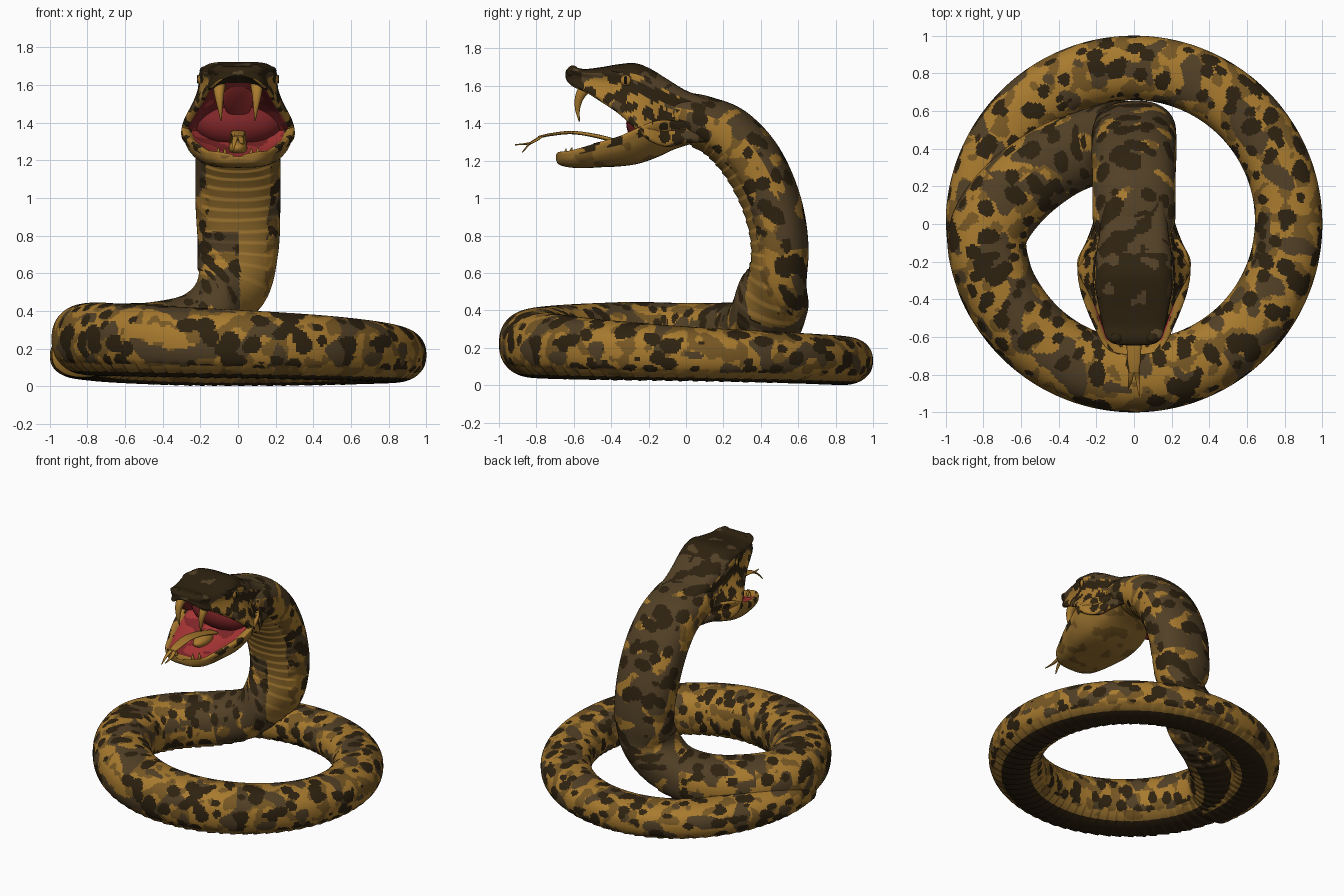
import bpy, bmesh, math
from mathutils import Vector, noise

if "Cube" in bpy.data.objects:
    bpy.data.objects.remove(bpy.data.objects["Cube"])


def lin(c):
    c /= 255
    return c / 12.92 if c <= 0.04045 else ((c + 0.055) / 1.055) ** 2.4


COLOURS = [("dark_brown", 46, 34, 16), ("olive_brown", 82, 64, 38), ("ochre", 168, 122, 46),
           ("belly_tan", 154, 114, 47), ("mid_brown", 120, 88, 36), ("mouth_red", 172, 54, 54),
           ("deep_red", 128, 38, 40), ("black", 18, 14, 10)]
MATS = []
for cname, *rgb in COLOURS:
    m = bpy.data.materials.new(cname)
    m.diffuse_color = (*[lin(c) for c in rgb], 1)
    m.use_nodes = True
    m.node_tree.nodes["Principled BSDF"].inputs["Base Color"].default_value = m.diffuse_color
    MATS.append(m)
DARK, OLIVE, OCHRE, TAN, MID, RED, DEEP, BLACK = range(8)


def spline(pts, t):
    """Catmull-Rom through tuples of any length."""
    i = min(int(t), len(pts) - 2)
    f = t - i
    p0, p1, p2, p3 = (pts[max(0, min(len(pts) - 1, k))] for k in range(i - 1, i + 3))
    return [0.5 * (2 * b + (c - a) * f + (2 * a - 5 * b + 4 * c - d) * f * f
                   + (3 * b - a - 3 * c + d) * f ** 3) for a, b, c, d in zip(p0, p1, p2, p3)]


def grid(name, rings, colour):
    """Skin closed rings; colour(point, ring, column) gives the material of each face."""
    n, w = len(rings), len(rings[0])
    verts = [v for r in rings for v in r]
    faces, mats = [], []
    for i in range(n - 1):
        for j in range(w):
            k = (j + 1) % w
            faces.append((i * w + j, i * w + k, (i + 1) * w + k, (i + 1) * w + j))
            mats.append(colour((rings[i][j] + rings[i + 1][k]) / 2, i, j + 0.5))
    for i in (0, n - 1):
        faces.append(tuple(range(i * w, i * w + w)))
        mats.append(colour(rings[i][0], i, 0))
    me = bpy.data.meshes.new(name)
    me.from_pydata(verts, [], faces)
    for m in MATS:
        me.materials.append(m)
    me.polygons.foreach_set("material_index", mats)
    bm = bmesh.new()
    bm.from_mesh(me)
    bmesh.ops.recalc_face_normals(bm, faces=bm.faces)
    bm.to_mesh(me)
    bm.free()
    me.shade_smooth()
    ob = bpy.data.objects.new(name, me)
    bpy.context.collection.objects.link(ob)
    return ob


def tube(name, ctrl, n, w, ref, colour, scutes=0.0):
    """ctrl rows: x, y, z, half width, half depth. ref(point) is the belly direction."""
    rows = [spline(ctrl, (len(ctrl) - 1) * i / n) for i in range(n + 1)]
    pts = [Vector(r[:3]) for r in rows]
    s, arc, rings = 0, [], []
    for i, (r, c) in enumerate(zip(rows, pts)):
        s += (c - pts[i - 1]).length if i else 0
        arc.append(s)
        t = (pts[min(i + 1, n)] - pts[max(i - 1, 0)]).normalized()
        b = ref(c)
        b = (b - t * b.dot(t)).normalized()
        side = t.cross(b)
        ring = []
        for j in range(w):
            v = 2 * math.pi * j / w
            sn, cs = math.sin(v), math.cos(v)
            q = 1 - scutes * (s / 0.072 % 1) * max(0, min(1, (-cs - 0.5) * 8))
            p = c + side * max(r[3], .002) * math.copysign(abs(sn) ** .88, sn) * q \
                - b * max(r[4], .002) * math.copysign(abs(cs) ** .88, cs) * q
            p.z = max(p.z, 0)
            ring.append(p)
        rings.append(ring)
    return grid(name, rings, lambda p, i, j: colour(p, arc[i], 2 * j / w))


def loft(name, stations, profile, colour, n=120, m=48):
    """stations rows: y, low half width, high half width, low z, high z."""
    half = [spline(profile, (len(profile) - 1) * j / m) for j in range(m + 1)]
    full = half + [(-a, h) for a, h in half[-2:0:-1]]
    rings = []
    for i in range(n + 1):
        y, wl, wh, zl, zh = spline(stations, (len(stations) - 1) * i / n)
        rings.append([Vector((a * (wl + (wh - wl) * max(0, min(1, h))), y, zl + (zh - zl) * h))
                      for a, h in full])
    return grid(name, rings, lambda p, i, j: colour(p, min(j, 2 * m - j) / m))


def ball(name, loc, scale, mat, seg=24):
    bpy.ops.mesh.primitive_uv_sphere_add(segments=seg, ring_count=seg // 2, location=loc)
    ob = bpy.context.object
    ob.name = name
    ob.scale = scale
    ob.data.materials.append(MATS[mat])
    ob.data.shade_smooth()
    return ob


# Body: raised neck, then one coil whose end is hidden under its own start
path = [(0, -.12, 1.46, .17, .11), (0, 0, 1.435, .215, .13), (0, .1, 1.40, .22, .145),
        (0, .23, 1.33, .22, .16), (0, .36, 1.18, .225, .165), (0, .46, .96, .225, .16),
        (0, .5, .73, .215, .155), (-.04, .475, .52, .2, .155), (-.2, .42, .34, .2, .17),
        (-.42, .33, .27, .205, .18), (-.64, .16, .255, .21, .185), (-.775, -.05, .25, .21, .19)]
# coil rows: half width, half height, centre height, evenly spaced over 350 degrees
coil = [(.205, .195, .25), (.192, .178, .213), (.177, .142, .158), (.17, .129, .13), (.165, .12, .165)]
for k in range(25):
    ang = math.radians(200 + 350 * k / 24)
    a, b, z = spline(coil, 4 * k / 24)
    path.append(((1 - a) * math.cos(ang), (1 - a) * math.sin(ang), z, a, b))


def belly_dir(c):
    w = max(0, min(1, (.75 - c.z) / .5))
    w = w * w * (3 - 2 * w)
    return Vector((0, -1, -.5)).lerp(Vector((0, 0, -1)), w)


def body_colour(p, s, v):
    f = 1 - abs(1 - v)                      # 0 along the back, 1 along the belly
    n = noise.noise(p * 9)
    neck = s < 1.75
    turned = neck and p.x < .01 and p.z < .82
    if not turned:
        if not neck and f > .84:
            return DARK
        if f > (.74 if neck and p.z > .8 else .71 if not neck else .78) + .04 * n:
            return TAN if neck or n > -.25 else MID
    d = noise.voronoi(Vector((s, math.copysign(f * .55, 1 - v), 0)) / .1)[0][0]
    if d + .25 * n < .43:
        return DARK
    back = s < 2.05 and (f < .42 or turned)
    if noise.noise(p * 8) + (.4 if back else 0) > .2:
        return OLIVE
    return MID if noise.noise(p * 13 + Vector((7, 3, 1))) > .12 else OCHRE


tube("body", path, 880, 96, belly_dir, body_colour, scutes=.045)


# Head
def skin(p):
    q = Vector((abs(p.x), p.y, p.z))
    d = noise.voronoi(q / .075)[0][0] + .25 * noise.noise(q * 15)
    return DARK if d < .5 else OCHRE if noise.noise(q * 11) > -.1 else OLIVE


def upper_colour(p, f):
    if f > .69:
        if p.y > -.56:
            return RED if abs(p.x) < .09 or noise.noise(p * 8) > .1 else DEEP
        return DARK
    if f < .27:
        return OLIVE if noise.noise(p * 13) > .3 or p.y > -.15 and noise.noise(p * 10) > 0 else DARK
    if f > .60 and p.y < -.2:               # upper lip
        return OCHRE if math.sin(p.y * 70) > -.6 else DARK
    if abs(p.z - 1.60 - .35 * (-.3 - p.y)) < .03 and p.y > -.3:   # stripe behind the eye
        return DARK
    if p.y < -.56:
        return DARK
    return skin(p)


upper = [(.12, .19, .16, 1.30, 1.53), (0, .225, .165, 1.30, 1.575), (-.1, .265, .17, 1.28, 1.635),
         (-.19, .31, .175, 1.31, 1.69), (-.27, .30, .185, 1.375, 1.72), (-.36, .25, .19, 1.455, 1.715),
         (-.45, .205, .18, 1.515, 1.70), (-.54, .17, .165, 1.57, 1.69), (-.60, .14, .15, 1.595, 1.70),
         (-.635, .10, .11, 1.625, 1.69), (-.645, .03, .03, 1.65, 1.67)]
upper_profile = [(0, 1), (.5, 1), (.85, .96), (1, .83), (.92, .6), (.94, .35), (1, .12),
                 (.95, 0), (.83, 0), (.66, .15), (.35, .28), (0, .28)]
loft("upper_head", upper, upper_profile, upper_colour)


def jaw_colour(p, f):
    if f > .72:
        return (RED if noise.noise(p * 8) > -.15 else DEEP) if p.y > -.62 else OCHRE
    if f > .42 and noise.voronoi(Vector((abs(p.x), p.y, p.z)) / .075)[0][0] < .45:
        return DARK
    if f <= .42 and noise.noise(p * 12) > .25:
        return MID
    return OCHRE if f > .45 else TAN


jaw = [(.1, .16, .19, 1.31, 1.40), (-.05, .18, .23, 1.265, 1.41), (-.15, .2, .29, 1.22, 1.41),
       (-.25, .22, .31, 1.185, 1.375), (-.35, .22, .295, 1.17, 1.33), (-.45, .205, .26, 1.165, 1.30),
       (-.55, .18, .215, 1.16, 1.27), (-.63, .15, .175, 1.165, 1.25), (-.68, .1, .12, 1.18, 1.245),
       (-.695, .03, .03, 1.205, 1.23)]
jaw_profile = [(0, 0), (.5, .02), (.85, .14), (1, .45), (1, .8), (.96, 1), (.86, 1),
               (.75, .82), (.45, .62), (0, .6)]
loft("lower_jaw", jaw, jaw_profile, jaw_colour)

# Mouth lining, palate ridge and tongue sheath
ball("mouth_lining", (0, -.19, 1.40), (.24, .13, .13), DEEP)
ridge = ball("palate_ridge", (0, -.385, 1.525), (.08, .17, .03), RED)
ridge.rotation_euler = (math.radians(-37), 0, 0)
ball("tongue_sheath", (0, -.42, 1.265), (.05, .1, .04), OCHRE)


# Tongue with forked tip
def down(c):
    return Vector((0, 0, -1))


def forward(c):
    return Vector((0, -1, 0))


def ochre(p, s, v):
    return OCHRE


tube("tongue", [(0, -.3, 1.28, .045, .012), (0, -.45, 1.325, .042, .011), (0, -.6, 1.35, .04, .009),
                (0, -.72, 1.34, .036, .008), (0, -.79, 1.325, .026, .007)], 40, 12, down, ochre)

for sx, side in ((-1, "left"), (1, "right")):
    tip = 1.285 if sx > 0 else 1.245
    tube("tongue_fork_" + side, [(sx * .012, -.77, 1.33, .016, .007), (sx * .02, -.83, 1.295, .012, .006),
                                 (sx * .03, -.87 - (tip - 1.24), tip, .003, .003)], 16, 10, down, ochre)
    # Curved upper fangs and short lower teeth
    tube("fang_" + side, [(sx * .1, -.52, 1.61, .036, .036), (sx * .1, -.565, 1.55, .026, .026),
                          (sx * .095, -.58, 1.48, .014, .014), (sx * .09, -.57, 1.41, .003, .003)],
         24, 16, forward, ochre)
    for k in range(2):
        x, y, z = sx * (.07 + .035 * k), -.64 + .03 * k, 1.22 + .006 * k
        tube(f"lower_tooth_{side}_{k}", [(x, y, z, .012, .012), (x, y - .004, z + .025, .008, .008),
                                         (x, y, z + .045, .002, .002)], 8, 10, forward, ochre)
    # Eye, slit pupil, brow ridge, nostril bump
    ball("eye_" + side, (sx * .19, -.32, 1.63), (.027, .034, .034), OCHRE)
    ball("pupil_" + side, (sx * .213, -.323, 1.63), (.006, .01, .024), BLACK, 16)
    brow = ball("brow_" + side, (sx * .173, -.32, 1.675), (.03, .085, .022), DARK)
    brow.rotation_euler = (-.1, 0, sx * .08)
    ball("nostril_bump_" + side, (sx * .095, -.605, 1.675), (.04, .032, .034), DARK)
